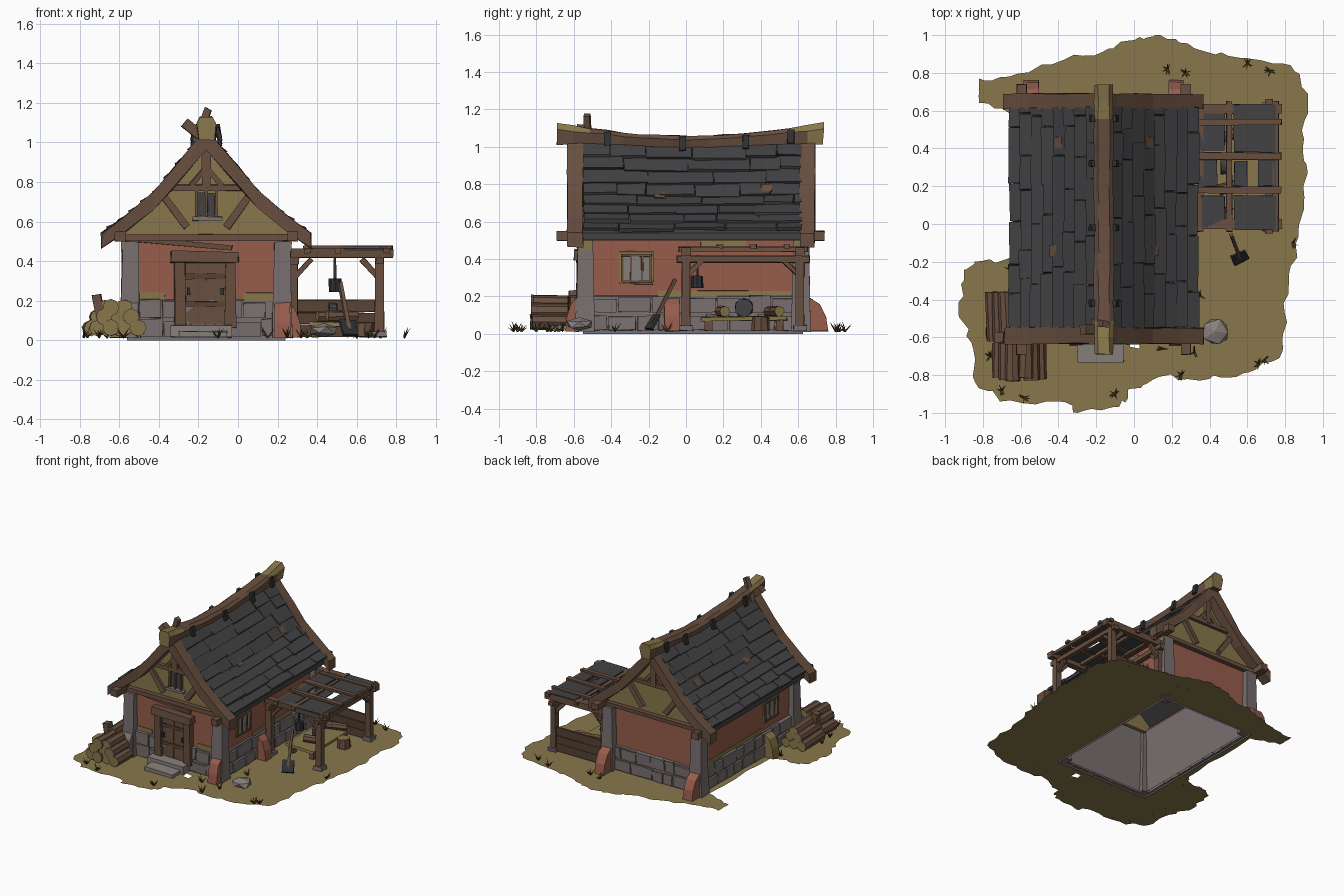
import bpy, bmesh, random
from math import cos, sin, pi
from mathutils import Vector, Matrix

random.seed(7)
if bpy.data.objects.get("Cube"):
    bpy.data.objects.remove(bpy.data.objects["Cube"], do_unlink=True)


def colour(name, code):
    """Make a flat material from an sRGB code, stored as linear values."""
    srgb = [int(code[i:i + 2], 16) / 255 for i in (0, 2, 4)]
    rgba = [c / 12.92 if c < 0.04 else ((c + 0.055) / 1.055) ** 2.4 for c in srgb] + [1]
    mat = bpy.data.materials.new(name)
    mat.use_nodes = True
    mat.diffuse_color = rgba
    mat.node_tree.nodes["Principled BSDF"].inputs["Base Color"].default_value = rgba
    return mat


ochre = colour("ochre earth", "88774B")
red = colour("red plaster", "975C4C")
wood = colour("brown wood", "684F3F")
dark = colour("dark wood", "574234")
stone = colour("grey stone", "7A7070")
pale = colour("pale stone", "88807C")
slate = colour("slate", "424244")
iron = colour("iron", "2F3133")
grass = colour("dry grass", "4A4020")
CX = -0.16   # house centre line
SOIL = 0.014  # where parts meet the ground


def make(name, bm, *mats, wobble=0.0, rule=None):
    """Turn a bmesh into an object, with hand-hewn wobble and a colour rule."""
    for v in bm.verts:
        v.co += Vector([random.uniform(-wobble, wobble) for _ in range(3)])
    bm.normal_update()
    if rule:
        for f in bm.faces:
            f.material_index = rule(f)
    mesh = bpy.data.meshes.new(name)
    bm.to_mesh(mesh)
    bm.free()
    for m in mats:
        mesh.materials.append(m)
    obj = bpy.data.objects.new(name, mesh)
    bpy.context.collection.objects.link(obj)


def axis_frame(p, q):
    """Matrix at the middle of p-q, its z axis along p-q."""
    p, q = Vector(p), Vector(q)
    d = (q - p).normalized()
    side = d.cross((0, 0, 1))
    side = side.normalized() if side.length > 0.01 else Vector((1, 0, 0))
    m = Matrix((side, d.cross(side), d)).transposed().to_4x4()
    m.translation = (p + q) / 2
    return m, (q - p).length


def add_beam(bm, p, q, w, h):
    m, length = axis_frame(p, q)
    bmesh.ops.create_cube(bm, size=1, matrix=m @ Matrix.Diagonal((w, h, length, 1)))


def add_box(bm, lo, hi):
    lo, hi = Vector(lo), Vector(hi)
    bmesh.ops.create_cube(bm, size=1, matrix=Matrix.Translation((lo + hi) / 2) @ Matrix.Diagonal((*(hi - lo), 1)))


def beam(name, mat, p, q, w, h, wobble=0.003):
    bm = bmesh.new()
    add_beam(bm, p, q, w, h)
    make(name, bm, mat, wobble=wobble)


def box(name, mat, lo, hi, wobble=0.002):
    bm = bmesh.new()
    add_box(bm, lo, hi)
    make(name, bm, mat, wobble=wobble)


def loft(name, rings, *mats, caps=True, wobble=0.0, rule=None):
    bm = bmesh.new()
    rows = [[bm.verts.new(p) for p in ring] for ring in rings]
    n = len(rows[0])
    for a, b in zip(rows, rows[1:]):
        for i in range(n):
            bm.faces.new((a[i], a[(i + 1) % n], b[(i + 1) % n], b[i]))
    if caps:
        bm.faces.new(rows[0])
        bm.faces.new(rows[-1])
    bmesh.ops.recalc_face_normals(bm, faces=bm.faces)
    make(name, bm, *mats, wobble=wobble, rule=rule)


def log(name, p, q, r, side=wood, end=ochre, sides=8):
    m, length = axis_frame(p, q)
    bm = bmesh.new()
    bmesh.ops.create_cone(bm, cap_ends=True, segments=sides, radius1=r, radius2=r * 0.95, depth=length, matrix=m)
    make(name, bm, side, end, wobble=0.003, rule=lambda f: int(len(f.verts) > 4))


# Ground sheet with a ragged rim, an opening under the house and a small gap by the door
RIM = [(-.82, .77), (-.66, .78), (-.37, .87), (-.13, .93), (.03, .99), (.14, 1), (.32, .93), (.56, .88), (.83, .84),
       (.92, .69), (.9, .45), (.92, .27), (.87, -.07), (.82, -.31), (.79, -.58), (.77, -.71), (.58, -.79),
       (.4, -.82), (.13, -.81), (0, -.87), (-.08, -.97), (-.3, -1), (-.39, -.94), (-.71, -.94), (-.84, -.84),
       (-.86, -.63), (-.93, -.47), (-.9, -.24), (-.79, -.19), (-.62, -.19), (-.6, .57), (-.82, .64)]
rim = []
for a, b in zip(RIM, RIM[1:] + RIM[:1]):
    rim.append(a)
    rim += [Vector(a).lerp(b, t) + Vector((random.uniform(-.016, .016), random.uniform(-.016, .016))) for t in (.2, .4, .6, .8)]
bm = bmesh.new()
for loop in (rim, [(-.555, -.545), (.235, -.545), (.235, .62), (-.555, .62)], [(-.03, -.6), (.03, -.61), (.03, -.66), (-.02, -.65)]):
    vs = [bm.verts.new((p[0], p[1], 0.012)) for p in loop]
    for a, b in zip(vs, vs[1:] + vs[:1]):
        bm.edges.new((a, b))
bmesh.ops.triangle_fill(bm, edges=bm.edges[:], use_beauty=True, normal=(0, 0, 1))
make("ground", bm, ochre)


# Walls: stone plinth, plaster and rough stone inside, open underneath
def wall_ring(grow, z):
    x, lo, hi = 0.385 + grow, -0.535 - grow, 0.61 + grow
    return [(CX - x, lo, z), (CX + x, lo, z), (CX + x, hi, z), (CX - x, hi, z)]


loft("plinth", [wall_ring(.015, 0), wall_ring(.01, .2), wall_ring(0, .205)], stone, caps=False)
loft("plaster_walls", [wall_ring(0, .2), wall_ring(0, .54)], red, caps=False)
loft("inner_lining", [wall_ring(-.012, .02), wall_ring(-.012, .52)], stone, caps=False)

# Loose stone courses standing proud of the plinth
bm = bmesh.new()
for z in (0.02, 0.115):
    for lo, hi, place in ((-.5, .18, lambda a, b, s: ((a, s * .573 + .0375, z), (b, s * .599 + .0375, z))),
                          (-.5, .58, lambda a, b, s: ((CX + s * .39, a, z), (CX + s * .412, b, z)))):
        for s in (-1, 1):
            a = lo
            while a < hi - 0.04:
                b = min(hi, a + random.uniform(0.08, 0.19))
                p, q = place(a + 0.004, b - 0.004, s)
                add_box(bm, p, (*q[:2], z + random.uniform(.07, .09)))
                a = b
make("plinth_stones", bm, stone, wobble=0.004)


# Corner pillars with mossy caps, and buttresses leaning on the walls
def buttress(name, mat, x, y, dx, dy):
    """Curved wedge leaning out from the wall along (dx, dy)."""
    rings = []
    for k in (-0.04, 0.04):
        pts = [(0, SOIL)] + [(0.03 + 0.1 * cos(t), max(SOIL, 0.19 * sin(t))) for t in (0, .5, 1, 1.5)] + [(0, .19)]
        rings.append([(x + dx * d + (k if dy else 0), y + dy * d + (k if dx else 0), z) for d, z in pts])
    loft(name, rings, mat, wobble=0.002)


for s in (-1, 1):
    x = CX + s * 0.384
    for y in (-0.54, 0.615):
        loft("corner_pillar", [[(x + i * r, y + j * r, z) for i, j in ((-1, -1), (1, -1), (1, 1), (-1, 1))]
                               for z, r in ((SOIL, .054), (.2, .046), (.5, .04))], stone, wobble=0.004)
        beam("pillar_moss", ochre, (x + s * .041, y - .036, .475), (x + s * .041, y + .036, .475), .012, .05, .001)
    buttress("back_buttress", red, x, .63, 0, 1)
buttress("front_buttress", red, .225, -.565, 0, -.6)
buttress("front_buttress", stone, -.545, -.565, 0, -.6)
buttress("left_buttress", red, .225, -.075, .75, 0)
buttress("right_buttress", ochre, -.545, -.2, -.8, 0)

# Roof shape: concave slope, ridge sagging in the middle
SLOPE = [(-.1, 1.16), (0, 1.055), (.07, .965), (.26, .735), (.41, .605), (.49, .545), (.54, .512)]


def roof_z(u, y=0.65):
    for (a, za), (b, zb) in zip(SLOPE, SLOPE[1:]):
        if u <= b:
            break
    sag = 0.03 * max(0, 1 - ((y - 0.03) / 0.62) ** 2) * (1 - abs(u) / 0.5)
    return za + (zb - za) * (u - a) / (b - a) - sag


SPAN = [.48, .41, .26, .07, 0, -.07, -.26, -.41, -.48]
loft("roof_deck", [[(CX + u, y, roof_z(abs(u), y) - .012) for u in SPAN] +
                   [(CX + u, y, roof_z(abs(u), y) - .05) for u in SPAN[::-1]]
                   for y in (-.55, -.35, -.15, .05, .25, .45, .62)], slate)
bm = bmesh.new()
courses = 8
for s in (-1, 1):
    for c in range(courses):
        u, y = 0.02 + 0.465 * c / courses, -0.55
        v = u + 0.465 / courses + 0.008
        while y < 0.615:
            e = min(0.62, y + random.uniform(0.14, 0.36))
            m, lift = (y + e) / 2, random.uniform(.01, .02)
            add_beam(bm, (CX + s * u, m, roof_z(u, m)), (CX + s * (v + random.uniform(0, .012)), m, roof_z(v, m) + lift),
                     e - y - 0.004, 0.018)
            y = e
    # Small bare wood patches
    for u, y in ((.25, -.14), (.22, .43)):
        beam("bare_patch", wood, (CX + s * u, y, roof_z(u, y) + .022), (CX + s * (u + .035), y, roof_z(u + .035, y) + .025), .06, .009)
make("roof_shingles", bm, slate, wobble=0.004)

# Barge boards, eave beams and sagging ridge beam
for s in (-1, 1):
    for lo, hi in ((-.635, -.55), (.61, .69)):
        loft("barge_board", [[(CX + s * u, y, roof_z(u) + dz) for y, dz in
                              ((lo, .022), (hi, .022), (hi, .06 * u - .085), (lo, .06 * u - .085))]
                             for u in (-.02, .07, .17, .26, .41, .53)], wood, wobble=0.005)
    x = CX + s * .435
    beam("eave_beam", wood, (x, -.69, .525), (x, .74, .525), .055, .05)
rings = []
for i in range(17):
    y = -0.69 + 1.425 * i / 16
    t = abs(i - 8) / 8
    top, tall = 1.06 + 0.07 * t ** 2, 0.065 + 0.055 * t ** 4
    rings.append([(CX + x, y, top - tall * f) for x, f in ((-.03, 0), (.03, 0), (.052, .3), (.04, 1), (-.04, 1), (-.052, .3))])


def mossy(f):
    y = f.calc_center_median().y
    return int(y < -.65 or y > .69 or (f.normal.z > .5 and (y < -.47 or y > .55)))


loft("ridge_beam", rings, wood, ochre, wobble=0.004, rule=mossy)
for y in (-.42, -.02, .32, .56):
    z = 1.04 + .07 * ((y - .02) / .71) ** 2
    for s in (-1, 1):
        x = CX + s * .056
        beam("ridge_clip", iron, (x, y, z + .01), (x + s * .015, y, z - .06), .035, .02)
beam("crossed_board", wood, (-.12, -.56, .98), (-.27, -.56, 1.1), .05, .05)
beam("ridge_stake", wood, (-.21, -.52, 1), (-.15, -.53, 1.17), .035, .035)

# Gables with timber framing, front and back
for y, out in ((-.535, -1), (.61, 1)):
    low = [(CX + u, roof_z(abs(u)) - .03) for u in SPAN[1:-1]] + [(CX - .41, .51), (CX + .41, .51)]
    loft("gable_wall", [[(x, k, z) for x, z in low] for k in (y, y - out * .04)], ochre)
    f = y + out * .012
    beam("gable_sill", wood, (-.58, f, .52), (.26, f, .52), .045, .03)
    beam("gable_collar", wood, (-.36, f, .77), (.04, f, .77), .03, .03)
    beam("king_post", wood, (CX, f, .77), (CX, f, 1), .045, .03)
    for s in (-1, 1):
        beam("gable_brace", wood, (CX + s * .1, f, .57), (CX + s * .23, f, .75), .03, .035)
        beam("upper_brace", wood, (CX + s * .01, f, .86), (CX + s * .08, f, .78), .025, .025)
beam("loose_plank", wood, (-.5, -.545, .51), (-.03, -.545, .465), .015, .025)

# Gable window
box("gable_window_pane", slate, (-.2, -.544, .63), (-.12, -.53, .745))
box("gable_window_ledge", stone, (-.23, -.57, .605), (-.08, -.53, .625))
for x in (-.21, -.16, -.11):
    box("gable_window_bar", wood, (x - .007, -.556, .62), (x + .007, -.535, .755))

# Door with frame, planks, hinges and steps
for a, b in ((-.32, -.265), (-.065, -.01)):
    box("door_post", wood, (a, -.585, .06), (b, -.53, .41), .005)
box("door_lintel", wood, (-.34, -.6, .395), (0, -.53, .45), .006)
for i in range(4):
    box("door_plank", wood, (-.267 + .051 * i, -.56 - .004 * (i % 2), .08), (-.214 + .051 * i, -.53, .4))
for z in (.17, .31):
    box("door_rail", dark, (-.265, -.57, z), (-.065, -.558, z + .025))
for x in (-.25, -.08):
    box("door_fitting", iron, (x - .008, -.582, .23), (x + .008, -.56, .265))
box("upper_step", pale, (-.34, -.64, SOIL), (-.03, -.54, .075), .004)
box("lower_step", pale, (-.3, -.735, SOIL + .004), (-.055, -.63, .045), .004)

# Side windows, and moss plates along the foot of the plaster
for s in (-1, 1):
    x = CX + s * .385
    lo, hi = sorted((x, x + s * .01))
    box("window_surround", ochre, (lo, -.355, .265), (hi, -.175, .44), .003)
    beam("window_pane", pale, (x + s * .01, -.265, .285), (x + s * .01, -.265, .415), .012, .14)
    for y in (-.34, -.295, -.235, -.19):
        beam("window_bar", wood, (x + s * .016, y, .275), (x + s * .016, y, .425), .01, .01)
    for z in (.28, .42):
        beam("window_rail", wood, (x + s * .016, -.345, z), (x + s * .016, -.185, z), .014, .012)
    beam("side_moss", ochre, (x + s * .002, -.15, .215), (x + s * .002, .56, .215), .009, .03, 0.002)
    beam("eave_moss", ochre, (x + s * .002, .08, .475), (x + s * .002, .32, .475), .009, .06, 0.002)
for a, b in ((-.5, -.37), (.03, .18)):
    box("front_moss", ochre, (a, -.541, .2), (b, -.533, .24), .002)

# Lean-to shelter: posts, beams, braces, slate panels
for y in (0, .61):
    for x in (.28, .715):
        beam("shelter_post", wood, (x, y, .03), (x, y, .43), .045, .045)
        box("post_foot", stone, (x - .035, y - .035, SOIL + .004), (x + .035, y + .035, .045), .004)
        inward = .09 if x < .5 else -.09
        beam("shelter_brace", wood, (x, y, .31), (x + inward, y, .41), .025, .025)
        beam("shelter_brace", wood, (x, y, .31), (x, y + (.1 if y < .3 else -.1), .4), .025, .025)
    beam("shelter_cross_beam", wood, (.25, y, .44), (.785, y, .44), .05, .045)
for x in (.29, .715):
    beam("shelter_long_beam", wood, (x, -.05, .4), (x, .66, .4), .04, .035)
for x in (.35, .505, .75):
    beam("shelter_rafter", wood, (x, -.04, .452), (x, .65, .452), .03, .025)
for y in (.18, .36, .54):
    beam("shelter_batten", wood, (.33, y, .467), (.78, y, .467), .035, .02)
for a, b, c, d in ((.34, .48, .39, .62), (.53, .75, .38, .63), (.34, .44, .2, .34), (.53, .6, .2, .33),
                   (.66, .75, .2, .34), (.36, .48, -.02, .15), (.53, .75, -.03, .15)):
    box("shelter_slate", slate, (a, c, .453), (b, d, .464), .004)
for i in range(3):
    box("shelter_back_board", dark, (.27, .6, .018 + .063 * i), (.71, .62, .078 + .063 * i), .003)

# Workbench, grindstone, offcuts and hanging lamp
box("bench_top", ochre, (.36, .08, .07), (.6, .54, .092), .004)
for x in (.39, .57):
    for y in (.12, .5):
        box("bench_leg", wood, (x - .02, y - .02, SOIL + .002), (x + .02, y + .02, .075))
log("grindstone", (.46, .31, .14), (.5, .31, .14), .05, slate, slate, 12)
for x, y in ((.4, .44), (.5, .47), (.45, .18)):
    log("bench_offcut", (x, y, .12), (x + .1, y + .03, .12), .03)
log("chopping_block", (.64, .4, SOIL + .004), (.64, .4, .09), .05)
beam("lamp_chain", iron, (.49, .06, .3), (.49, .06, .42), .012, .012)
log("lamp", (.49, .06, .245), (.49, .06, .31), .032, iron, iron)

# Leaning shovel
beam("shovel_handle", wood, (.56, -.18, .05), (.515, -.06, .29), .02, .02)
beam("shovel_blade", iron, (.57, -.2, .025), (.55, -.155, .1), .085, .012)

# Firewood stacks
for row, (count, z) in enumerate(((4, .062), (3, .118), (2, .165))):
    for i in range(count):
        x = -.71 + .068 * i + .034 * row
        log("firewood", (x, -.83 + random.uniform(-.01, .02), z), (x, -.63, z), .042)
        if i < 3 - row:
            log("rear_firewood", (x - .03, -.62, z), (x - .04, -.36, z), .04)
beam("leaning_log", wood, (-.68, -.6, .03), (-.715, -.6, .23), .05, .045)

# Boulder and grass tufts
bm = bmesh.new()
bmesh.ops.create_icosphere(bm, subdivisions=1, radius=1, matrix=Matrix.Translation((.43, -.57, .05)) @ Matrix.Diagonal((.08, .075, .034, 1)))
make("boulder", bm, pale, wobble=0.005)
bm = bmesh.new()
for x, y in ((-.78, -.58), (-.76, -.7), (-.7, -.88), (-.58, -.92), (.15, -.66), (.32, -.68), (.66, -.74), (.25, -.8), (.6, .85),
             (.72, .81), (.27, .8), (.18, .82), (.84, -.1), (-.66, -.24), (-.1, -.9), (.35, -.38), (.69, -.72)):
    for _ in range(7):
        t, h = random.uniform(0, 2 * pi), random.uniform(.02, .06)
        m, length = axis_frame((x, y, SOIL), (x + .035 * cos(t), y + .035 * sin(t), SOIL + h))
        bmesh.ops.create_cone(bm, segments=3, radius1=.006, radius2=0, depth=length, matrix=m)
make("grass_tufts", bm, grass)
